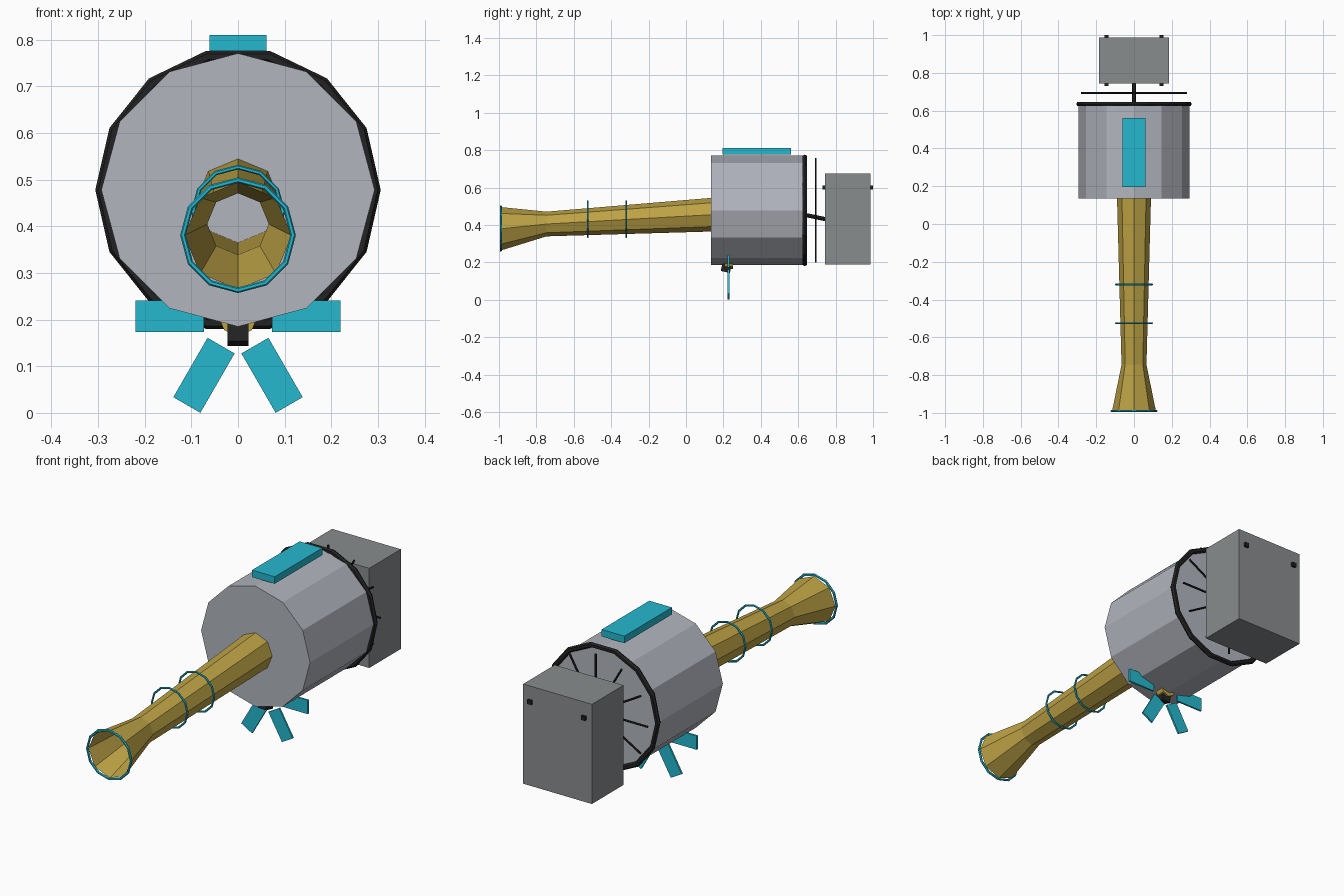
import bpy
import bmesh
from math import cos, sin, pi, radians
from mathutils import Matrix, Vector

old = bpy.data.objects.get("Cube")
if old:
    bpy.data.objects.remove(old, do_unlink=True)


def material(name, rgb):
    m = bpy.data.materials.new(name)
    m.use_nodes = True
    color = (*rgb, 1)
    m.diffuse_color = color
    m.node_tree.nodes["Principled BSDF"].inputs["Base Color"].default_value = color
    return m


STEEL = material("pale steel", (0.44, 0.46, 0.51))
GREY = material("box grey", (0.25, 0.262, 0.27))
BRASS = material("brass", (0.51, 0.365, 0.06))
CYAN = material("cyan", (0.018, 0.48, 0.62))
BLACK = material("black", (0.016, 0.016, 0.016))


def add_object(name, bm, mat):
    mesh = bpy.data.meshes.new(name)
    bm.to_mesh(mesh)
    bm.free()
    mesh.materials.append(mat)
    obj = bpy.data.objects.new(name, mesh)
    bpy.context.collection.objects.link(obj)
    return obj


def loft(name, stations, sides, mat, capped=True):
    """Skin of rings facing along y; each station is (y, z, radius)."""
    bm = bmesh.new()
    rings = []
    for y, z, r in stations:
        angles = [2 * pi * i / sides for i in range(sides)]
        rings.append([bm.verts.new((r * cos(a), y, z + r * sin(a))) for a in angles])
    for a, b in zip(rings, rings[1:]):
        for i in range(sides):
            j = (i + 1) % sides
            bm.faces.new((a[i], b[i], b[j], a[j]))
    if capped:
        bm.faces.new(rings[0])
        bm.faces.new(rings[-1][::-1])
    return add_object(name, bm, mat)


def box(name, center, size, mat, rotation=None):
    bm = bmesh.new()
    bmesh.ops.create_cube(bm, size=1)
    matrix = Matrix.Translation(center) @ (rotation or Matrix()) @ Matrix.Diagonal((*size, 1))
    bm.transform(matrix)
    return add_object(name, bm, mat)


def hoop(name, y, z, radius, minor, sides, mat):
    bpy.ops.mesh.primitive_torus_add(
        major_radius=radius, minor_radius=minor, major_segments=sides,
        minor_segments=6, location=(0, y, z), rotation=(pi / 2, 0, 0))
    obj = bpy.context.object
    obj.name = name
    obj.data.materials.append(mat)


def rod(name, start, end, radius, mat):
    start, end = Vector(start), Vector(end)
    axis = end - start
    bm = bmesh.new()
    bmesh.ops.create_cone(bm, cap_ends=True, segments=8, radius1=radius,
                          radius2=radius, depth=axis.length)
    turn = axis.to_track_quat("Z", "Y").to_matrix().to_4x4()
    bm.transform(Matrix.Translation((start + end) / 2) @ turn)
    add_object(name, bm, mat)


# Drum body with its dark rear rim
AXIS_Z = 0.478
loft("drum", [(0.135, AXIS_Z, 0.293), (0.635, AXIS_Z, 0.293)], 12, STEEL)
hoop("rear_rim", 0.635, AXIS_Z, 0.293, 0.013, 14, BLACK)

# Open horn and its hoops
loft("horn", [(-0.985, 0.38, 0.115), (-0.745, 0.405, 0.066), (0.14, 0.455, 0.09)],
     8, BRASS, capped=False)
hoop("mouth_ring", -0.99, 0.381, 0.118, 0.006, 12, CYAN)
hoop("front_hoop", -0.525, 0.431, 0.096, 0.005, 12, CYAN)
hoop("back_hoop", -0.32, 0.431, 0.096, 0.005, 12, CYAN)

# Top plate
box("top_plate", (0, 0.378, 0.793), (0.122, 0.366, 0.034), CYAN)

# Rear spokes and connecting shaft
for i in range(12):
    a = 2 * pi * i / 12
    rod(f"spoke_{i + 1}", (0, 0.694, AXIS_Z),
        (0.28 * cos(a), 0.694, AXIS_Z + 0.28 * sin(a)), 0.005, BLACK)
rod("shaft", (0, 0.63, 0.455), (0, 0.75, 0.43), 0.011, BLACK)

# Rear box with bolts on both faces
box("rear_box", (0, 0.866, 0.432), (0.37, 0.243, 0.485), GREY)
for side, label in ((1, "left"), (-1, "right")):
    for y, place in ((0.741, "inner"), (0.989, "outer")):
        box(f"{label}_{place}_bolt", (side * 0.145, y, 0.6), (0.022, 0.022, 0.02), BLACK)

# Propeller under the drum
HUB = Vector((0, 0.227, 0.207))
loft("propeller_hub", [(0.205, HUB.z, 0.042), (0.25, HUB.z, 0.042)], 8, BRASS)
box("hub_block", (0, 0.215, 0.171), (0.046, 0.05, 0.046), BLACK,
    Matrix.Rotation(radians(-12), 4, "X"))
for i in range(6):
    spin = Matrix.Rotation(radians(60 * i), 4, "Y")
    center = HUB + spin @ Vector((0.146, 0, 0))
    box(f"blade_{i + 1}", center, (0.147, 0.009, 0.067), CYAN, spin)
